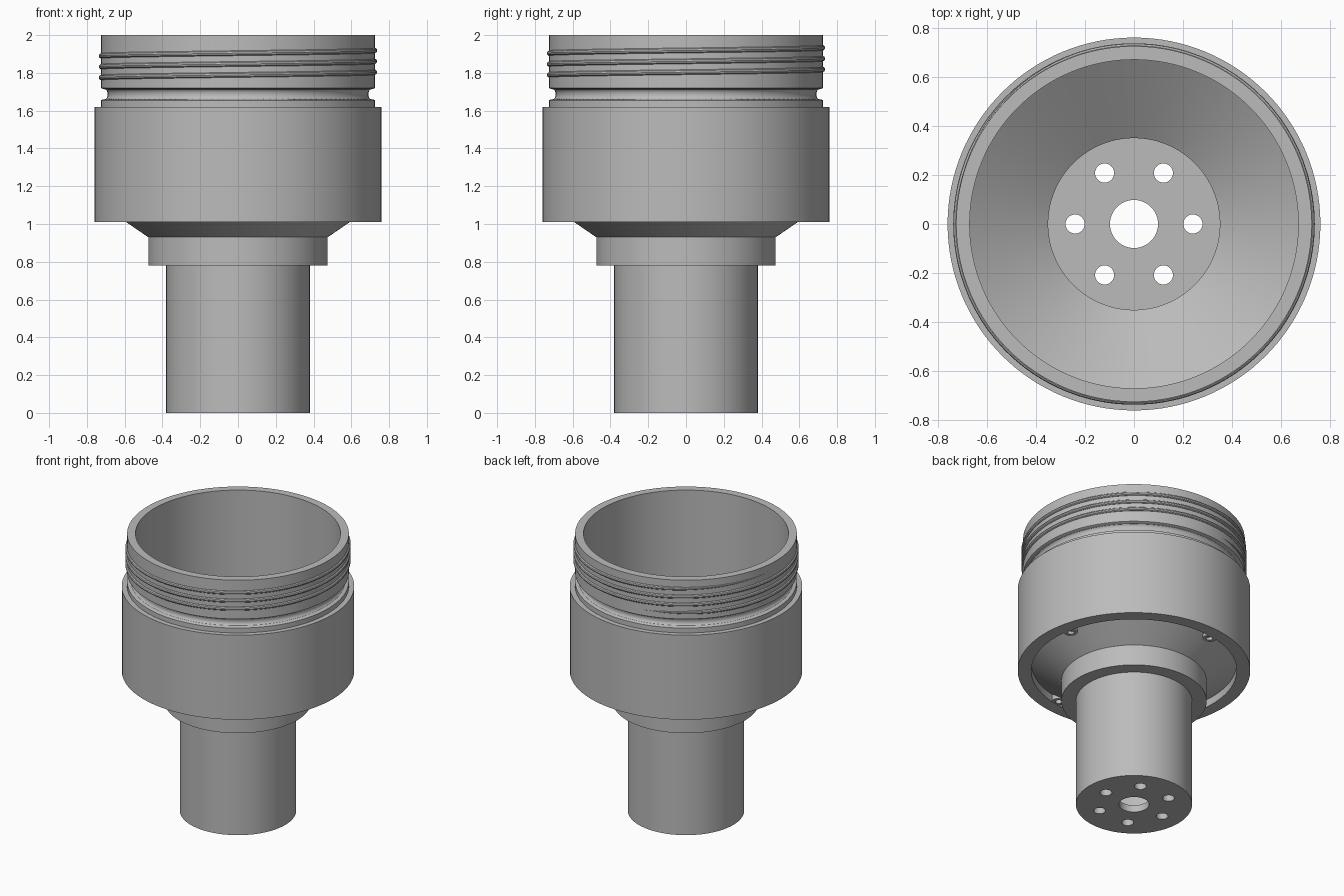
import bpy, bmesh, math
from mathutils import Vector

if "Cube" in bpy.data.objects:
    bpy.data.objects.remove(bpy.data.objects["Cube"], do_unlink=True)

grey = bpy.data.materials.new("plain grey")
grey.use_nodes = True
grey.diffuse_color = (0.5, 0.5, 0.5, 1)
grey.node_tree.nodes["Principled BSDF"].inputs["Base Color"].default_value = (0.5, 0.5, 0.5, 1)


def finish(name, bm):
    """Turn a bmesh into a named grey object."""
    bmesh.ops.recalc_face_normals(bm, faces=bm.faces)
    mesh = bpy.data.meshes.new(name)
    bm.to_mesh(mesh)
    bm.free()
    mesh.materials.append(grey)
    ob = bpy.data.objects.new(name, mesh)
    bpy.context.collection.objects.link(ob)
    return ob


def activate(ob):
    bpy.ops.object.select_all(action='DESELECT')
    ob.select_set(True)
    bpy.context.view_layer.objects.active = ob


def smooth(ob):
    activate(ob)
    bpy.ops.object.shade_smooth_by_angle(angle=math.radians(30))


def loft(name, rings, closed):
    """Join a list of point rings; closed links the last ring to the first."""
    bm = bmesh.new()
    loops = [[bm.verts.new(p) for p in ring] for ring in rings]
    pairs = list(zip(loops, loops[1:]))
    if closed:
        pairs.append((loops[-1], loops[0]))
    else:
        bm.faces.new(loops[0])
        bm.faces.new(loops[-1])
    n = len(loops[0])
    for a, b in pairs:
        for i in range(n):
            j = (i + 1) % n
            bm.faces.new((a[i], a[j], b[j], b[i]))
    return finish(name, bm)


def lathe(name, profile, steps, centre=(0, 0)):
    """Spin a closed (radius, height) profile round a vertical axis."""
    rings = []
    for k in range(steps):
        a = math.tau * k / steps
        rings.append([(centre[0] + r * math.cos(a), centre[1] + r * math.sin(a), z)
                      for r, z in profile])
    return loft(name, rings, True)


def polar(radius, degrees):
    a = math.radians(degrees)
    return radius * math.cos(a), radius * math.sin(a)


# Hollow body: stem, collar, cone, skirt and neck in one profile
NECK = 0.725
groove = [(NECK, 1.655)]
for k in range(9):  # rounded seal groove
    t = math.pi * k / 8
    groove.append((NECK - 0.008 - 0.027 * math.sin(t) ** 0.6, 1.687 - 0.028 * math.cos(t)))
groove.append((NECK, 1.72))
outside = [(0.098, 0), (0.38, 0), (0.38, 0.78), (0.475, 0.78), (0.475, 0.93),
           (0.672, 1.065), (0.672, 1.01), (0.76, 1.01), (0.76, 1.62), (NECK, 1.62)]
inside = [(NECK, 2), (0.67, 2), (0.67, 1.125), (0.35, 0.9), (0.35, 0.05), (0.098, 0.05)]
body = lathe("hollow_body", outside + groove + inside, 128)

# Ring of six holes through the floor
bm = bmesh.new()
for k in range(6):
    x, y = polar(0.24, 60 * k)
    made = bmesh.ops.create_cone(bm, cap_ends=True, segments=32,
                                 radius1=0.039, radius2=0.039, depth=0.3)
    bmesh.ops.translate(bm, verts=made["verts"], vec=(x, y, 0))
cutter = finish("floor_hole_cutter", bm)
cutter.hide_render = True
cut = body.modifiers.new("floor holes", 'BOOLEAN')
cut.operation = 'DIFFERENCE'
cut.solver = 'EXACT'
cut.object = cutter
activate(body)
bpy.ops.object.modifier_apply(modifier=cut.name)
bpy.data.objects.remove(cutter, do_unlink=True)
smooth(body)

# Screw thread: a helical ridge that fades in and out
START, END, PITCH = 100, 1260, 0.0575
rings = []
for deg in range(START, END + 1, 4):
    fade = min(1, (deg - START + 4) / 40, (END - deg + 8) / 80)
    z = 1.775 + PITCH * (deg - 180) / 360
    ring = []
    for k in range(10):
        t = math.tau * k / 10
        x, y = polar(NECK - 0.002 + 0.014 * fade * math.cos(t), deg)
        ring.append(Vector((x, y, z + 0.014 * fade * math.sin(t))))
    rings.append(ring)
smooth(loft("screw_thread", rings, False))

# Four screw bosses with blind holes, tucked under the skirt
for k in range(4):
    boss = [(0.045, 1.014), (0.045, 1.062), (0.001, 1.062),
            (0.001, 1.05), (0.022, 1.05), (0.022, 1.014)]
    smooth(lathe(f"screw_boss_{k + 1}", boss, 32, polar(0.643, 10 + 90 * k)))
